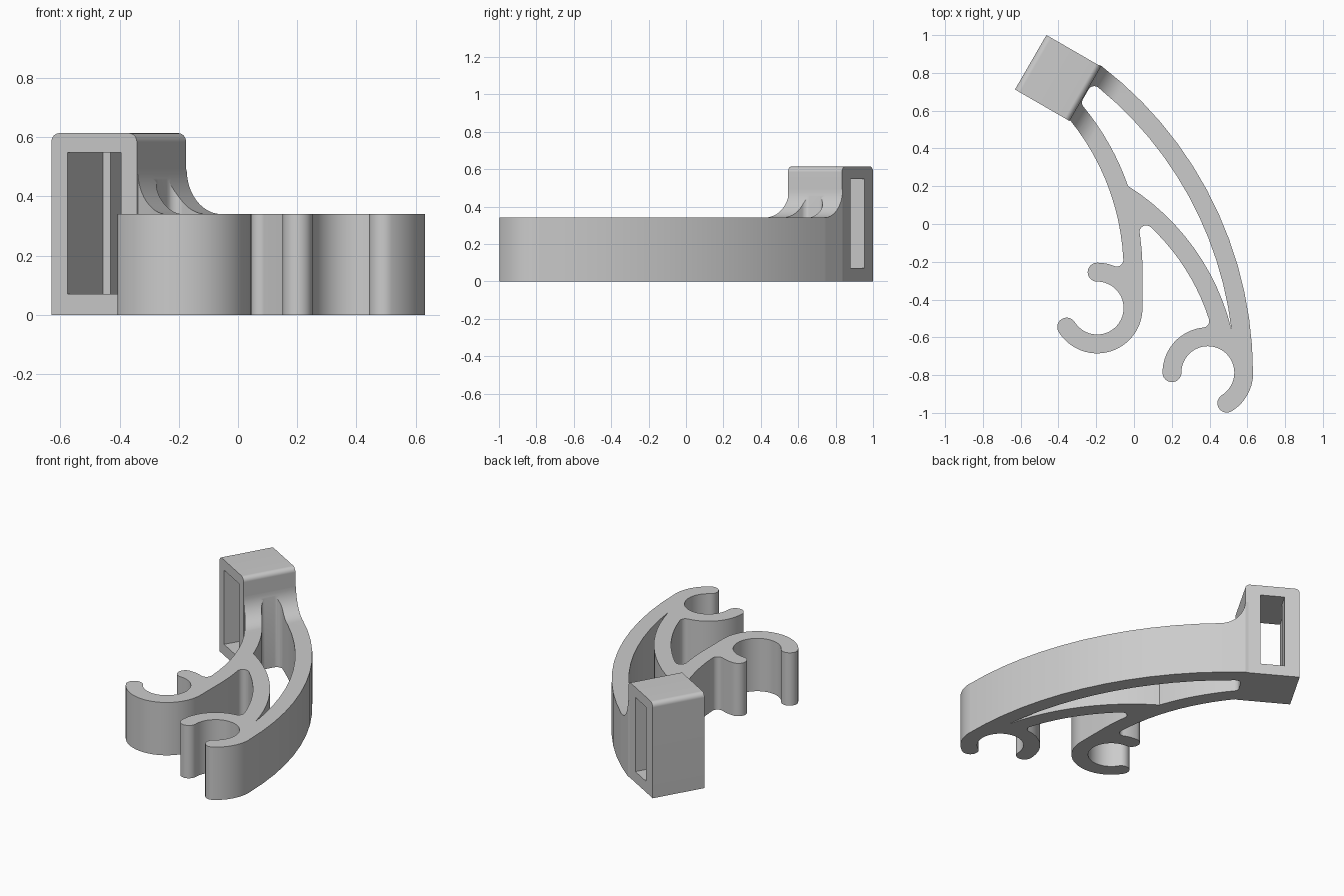
import bpy, bmesh
from math import cos, sin, atan2, degrees, radians, sqrt
from mathutils import Vector, Matrix

cube = bpy.data.objects.get("Cube")
if cube:
    bpy.data.objects.remove(cube, do_unlink=True)

grey = bpy.data.materials.new("light grey")
grey.use_nodes = True
grey.diffuse_color = (0.6, 0.6, 0.6, 1)
grey.node_tree.nodes["Principled BSDF"].inputs["Base Color"].default_value = grey.diffuse_color


def polar(c, r, a):
    return c + Vector((cos(radians(a)), sin(radians(a)))) * r


def ang(a, b):
    return degrees(atan2(b.y - a.y, b.x - a.x))


def arc(c, r, a0, a1, cw=False):
    span = (a1 - a0) % 360 - (360 if cw else 0)
    n = 6 + int(abs(span) / 7)
    return [polar(c, r, a0 + span * i / n) for i in range(n + 1)]


def meet(c1, r1, c2, r2, near):
    """Crossing point of two circles that is closest to a given point."""
    d = c2 - c1
    a = (d.length_squared + r1 * r1 - r2 * r2) / (2 * d.length)
    h = sqrt(max(r1 * r1 - a * a, 0))
    e = d.normalized()
    side = Vector((-e.y, e.x)) * h
    near = Vector(near)
    return min((c1 + e * a + side, c1 + e * a - side), key=lambda p: (p - near).length)


def activate(ob):
    bpy.ops.object.select_all(action='DESELECT')
    ob.select_set(True)
    bpy.context.view_layer.objects.active = ob


def prism(name, loops, z0, z1, matrix=Matrix()):
    """Solid from flat outlines; outlines after the first are holes."""
    bm = bmesh.new()
    for loop in loops:
        pts = [p for i, p in enumerate(loop) if (p - loop[i - 1]).length > 1e-3]
        vs = [bm.verts.new((p.x, p.y, z0)) for p in pts]
        for i, vert in enumerate(vs):
            bm.edges.new((vs[i - 1], vert))
    bmesh.ops.triangle_fill(bm, edges=bm.edges[:], use_beauty=True, normal=(0, 0, 1))
    bmesh.ops.recalc_face_normals(bm, faces=bm.faces[:])
    if sum(f.normal.z * f.calc_area() for f in bm.faces) < 0:
        bmesh.ops.reverse_faces(bm, faces=bm.faces[:])
    mesh = bpy.data.meshes.new(name)
    bm.to_mesh(mesh)
    bm.free()
    mesh.materials.append(grey)
    ob = bpy.data.objects.new(name, mesh)
    bpy.context.collection.objects.link(ob)
    ob.matrix_world = matrix
    mod = ob.modifiers.new("thickness", 'SOLIDIFY')
    mod.thickness, mod.offset = z1 - z0, 1
    activate(ob)
    bpy.ops.object.modifier_apply(modifier=mod.name)
    return ob


def cut(ob, cutter):
    cutter.hide_render = True
    mod = ob.modifiers.new("cut", 'BOOLEAN')
    mod.operation, mod.solver, mod.object = 'DIFFERENCE', 'EXACT', cutter
    activate(ob)
    bpy.ops.object.modifier_apply(modifier=mod.name)
    bpy.data.objects.remove(cutter, do_unlink=True)


def rect(x0, x1, y0, y1):
    return [Vector(p) for p in ((x0, y0), (x1, y0), (x1, y1), (x0, y1))]


# Block frame: local x along its width, local y up, local z towards the front
SIZE, TOP, ARM_TOP, FIL = 0.333, 0.613, 0.34, 0.035
corner = Vector((-0.63, 0.712))
u, v = Vector((0.5, 0.866)), Vector((0.866, -0.5))
back = corner + u * SIZE
frame = Matrix(((v.x, 0, -u.x, back.x), (v.y, 0, -u.y, back.y), (0, 1, 0, 0), (0, 0, 0, 1)))

# Slotted block with two rounded top edges and a stepped slot
r = 0.03
outline = [Vector((0, 0)), Vector((SIZE, 0))]
outline += arc(Vector((SIZE - r, TOP - r)), r, 0, 90) + arc(Vector((r, TOP - r)), r, 90, 180)
block = prism("slotted_block", [outline], 0, SIZE, frame)
cut(block, prism("wide_slot", [rect(0.062, 0.271, 0.07, 0.548)], 0.093, 0.4, frame))
cut(block, prism("narrow_slot", [rect(0.092, 0.241, 0.07, 0.548)], -0.1, 0.2, frame))

# Arc centres of the outer arm, inner arm, strut, hooks and the block face
outer, inner, strut = Vector((-1.42, -0.79)), Vector((-1.325, -0.25)), Vector((-0.698, -0.856))
hook_a, hook_b = Vector((-0.195, -0.445)), Vector((0.391, -0.787))
left_end = corner + v * SIZE
right_end = left_end + u * SIZE
FAR = 50
face = (left_end + right_end) / 2 + v * (0.003 - FAR)


def hook(c, start):
    """Rounded tip, inside of the hook and second rounded tip."""
    end = start - 238
    return (arc(polar(c, 0.19, start), 0.05, start, start + 180)
            + arc(c, 0.14, start, end, cw=True)
            + arc(polar(c, 0.19, end), 0.05, end + 180, end + 360))


# Outer contour of the arms and hooks
f1 = meet(inner, 1.27 - FIL, hook_a, 0.24 + FIL, (-0.09, -0.19))
f2 = meet(inner, 1.37 + FIL, strut, 1.15 - FIL, (0.08, -0.06))
f3 = meet(strut, 1.15 - FIL, hook_b, 0.24 + FIL, (0.36, -0.51))
contour = [left_end - v * 0.02]
contour += arc(inner, 1.27, ang(inner, left_end), ang(inner, f1), cw=True)
contour += arc(f1, FIL, ang(inner, f1), ang(f1, hook_a), cw=True)
contour += arc(hook_a, 0.24, ang(hook_a, f1), 90) + hook(hook_a, 90)
contour += arc(hook_a, 0.24, -148, 0)
contour += arc(inner, 1.37, 0, ang(inner, f2))
contour += arc(f2, FIL, ang(f2, inner), ang(strut, f2), cw=True)
contour += arc(strut, 1.15, ang(strut, f2), ang(strut, f3), cw=True)
contour += arc(f3, FIL, ang(strut, f3), ang(f3, hook_b), cw=True)
contour += arc(hook_b, 0.24, ang(hook_b, f3), 180) + hook(hook_b, 180)
contour += arc(hook_b, 0.24, -58, 0)
contour += arc(outer, 2.05, 0, ang(outer, right_end))
contour += [right_end - v * 0.02]

# Long gap between the arms
tip = meet(outer, 1.95, strut, 1.25, (0.51, -0.53))
notch = meet(inner, 1.37, strut, 1.25, (-0.03, 0.2))
g1 = meet(outer, 1.95 - FIL, face, FAR + FIL, (-0.2, 0.7))
g2 = meet(inner, 1.37 + FIL, face, FAR + FIL, (-0.25, 0.63))
gap = arc(outer, 1.95, ang(outer, tip), ang(outer, g1))
gap += arc(g1, FIL, ang(outer, g1), ang(g1, face))
gap += arc(g2, FIL, ang(g2, face), ang(g2, inner))
gap += arc(inner, 1.37, ang(inner, g2), ang(inner, notch), cw=True)
gap += arc(strut, 1.25, ang(strut, notch), ang(strut, tip), cw=True)
arms = prism("hooked_arms", [contour, gap], 0, ARM_TOP)

# Sweep the arm tops up to the block in a concave quarter circle
SWEEP, STEPS = 0.15, 16
bm = bmesh.new()
bm.from_mesh(arms.data)
for i in range(STEPS + 1):
    place = left_end + v * SWEEP * (1 - cos(radians(90 * i / STEPS)))
    bmesh.ops.bisect_plane(bm, geom=bm.verts[:] + bm.edges[:] + bm.faces[:], dist=1e-5,
                           plane_co=place.to_3d(), plane_no=v.to_3d())
for vert in bm.verts:
    if vert.co.z > ARM_TOP / 2:
        d = min(max((vert.co.xy - left_end).dot(v), 0), SWEEP)
        vert.co.z = ARM_TOP + SWEEP - sqrt(SWEEP ** 2 - (SWEEP - d) ** 2)
bm.to_mesh(arms.data)
bm.free()

for ob in (block, arms):
    activate(ob)
    bpy.ops.object.shade_smooth_by_angle(angle=radians(30))
